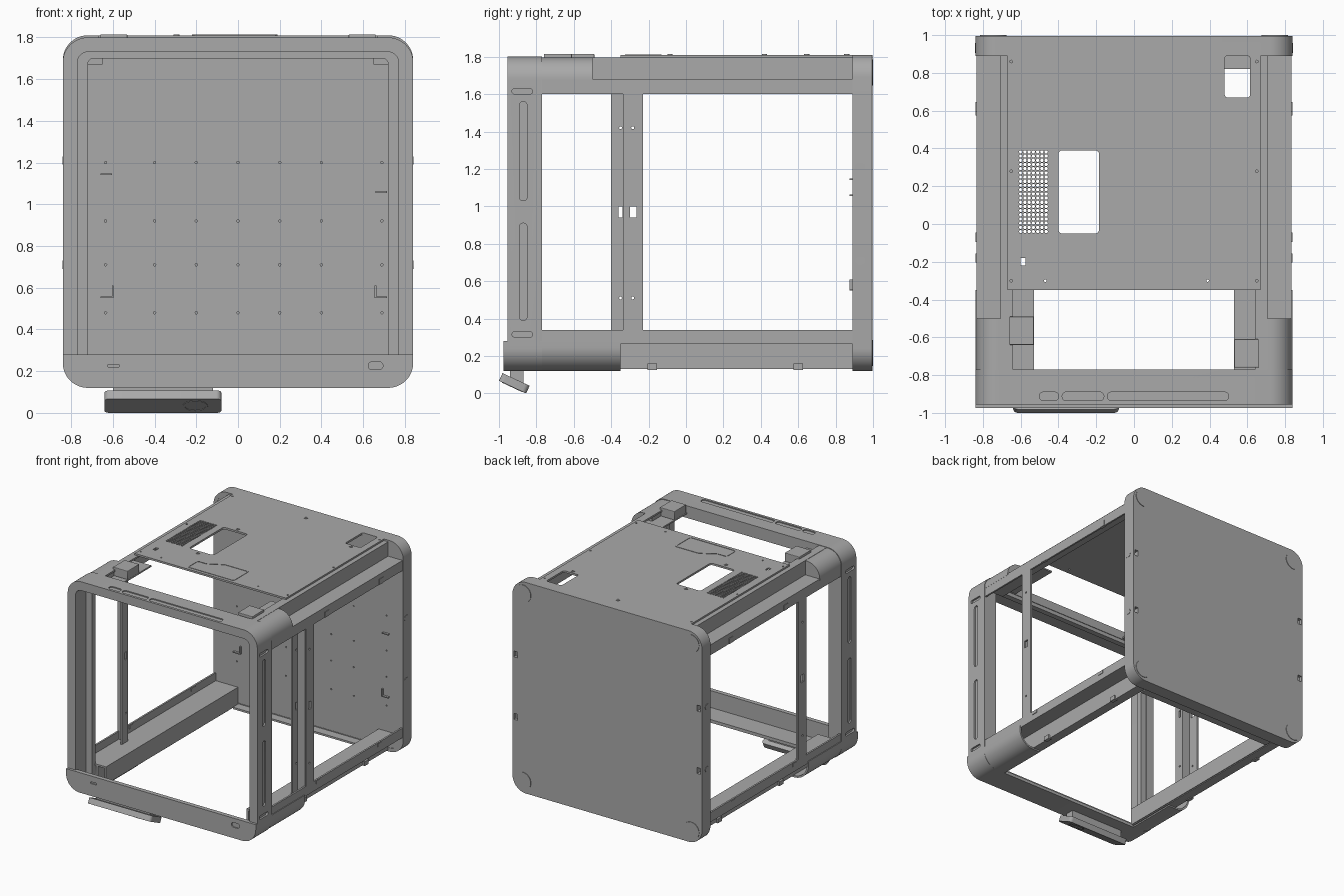
import bpy, bmesh, math
from mathutils import Matrix, Vector

if "Cube" in bpy.data.objects:
    bpy.data.objects.remove(bpy.data.objects["Cube"])

AXES = {  # maps plate plane (u, v, w) into the world
    'z': Matrix(((1, 0, 0), (0, 1, 0), (0, 0, 1))),
    'y': Matrix(((1, 0, 0), (0, 0, -1), (0, 1, 0))),
    'x': Matrix(((0, 0, 1), (1, 0, 0), (0, 1, 0))),
}
grey = bpy.data.materials.new("dark_grey")
grey.diffuse_color = (0.4, 0.4, 0.4, 1)
grey.use_nodes = True
grey.node_tree.nodes["Principled BSDF"].inputs["Base Color"].default_value = grey.diffuse_color


def rr(u0, u1, v0, v1, r=0.0, n=8):
    """Rounded rectangle outline."""
    if r <= 0:
        return [(u0, v0), (u1, v0), (u1, v1), (u0, v1)]
    pts = []
    for k, (cu, cv) in enumerate(((u1 - r, v1 - r), (u0 + r, v1 - r), (u0 + r, v0 + r), (u1 - r, v0 + r))):
        for i in range(n + 1):
            a = math.pi / 2 * (k + i / n)
            pts.append((cu + r * math.cos(a), cv + r * math.sin(a)))
    return pts


def circle(u, v, r, n=16):
    return [(u + r * math.cos(2 * math.pi * i / n), v + r * math.sin(2 * math.pi * i / n)) for i in range(n)]


def plate(name, axis, w0, w1, loops, bevel=0.0, closed=True, sheet=0.0):
    """Extrude outlines (first outer, rest holes) along an axis from w0 to w1."""
    cu = bpy.data.curves.new(name, 'CURVE')
    cu.dimensions = '2D'
    cu.fill_mode = 'BOTH'
    cu.extrude = abs(w1 - w0) / 2
    for loop in loops:
        s = cu.splines.new('POLY')
        s.points.add(len(loop) - 1)
        for p, (u, v) in zip(s.points, loop):
            p.co = (u, v, 0, 1)
        s.use_cyclic_u = closed
    tmp = bpy.data.objects.new(name + "_curve", cu)
    bpy.context.collection.objects.link(tmp)
    dg = bpy.context.evaluated_depsgraph_get()
    me = bpy.data.meshes.new_from_object(tmp.evaluated_get(dg))
    bpy.data.objects.remove(tmp)
    me.name = name
    me.transform(AXES[axis].to_4x4())
    shift = Vector((0, 0, 0))
    shift['xyz'.index(axis)] = (w0 + w1) / 2
    me.transform(Matrix.Translation(shift))
    bm = bmesh.new()
    bm.from_mesh(me)
    bmesh.ops.remove_doubles(bm, verts=bm.verts, dist=1e-5)
    bmesh.ops.recalc_face_normals(bm, faces=bm.faces)
    for f in bm.faces:
        f.smooth = False
    bm.to_mesh(me)
    bm.free()
    me.materials.clear()
    me.materials.append(grey)
    ob = bpy.data.objects.new(name, me)
    bpy.context.collection.objects.link(ob)
    if sheet:
        m = ob.modifiers.new("thickness", 'SOLIDIFY')
        m.thickness, m.offset = sheet, 0
        m.use_even_offset = True
    if bevel:
        m = ob.modifiers.new("bevel", 'BEVEL')
        m.width, m.segments, m.limit_method, m.angle_limit = bevel, 2, 'ANGLE', math.radians(50)
    return ob


def box(name, x, y, z, bevel=0.0):
    x, y, z = sorted(x), sorted(y), sorted(z)
    return plate(name, 'z', z[0], z[1], [rr(x[0], x[1], y[0], y[1])], bevel)


def cut(ob, cutters):
    for c in cutters:
        m = ob.modifiers.new("cut", 'BOOLEAN')
        m.operation, m.solver, m.object = 'DIFFERENCE', 'EXACT', c
        c.hide_render = True
        c.hide_set(True)


# Front frame: deep outer ring with recessed slots, plus a set-back inner lip
frame = plate("front_frame", 'y', -0.955, -0.77,
              [rr(-0.84, 0.84, 0.12, 1.80, 0.12, 12), rr(-0.77, 0.77, 0.145, 1.73, 0.05)])
plate("front_frame_lip", 'y', -0.82, -0.775,
      [rr(-0.79, 0.79, 0.13, 1.75, 0.06), rr(-0.72, 0.72, 0.14, 1.70, 0.03)])
cuts = []
for s in (1, -1):
    for z0, z1 in ((0.39, 0.91), (1.03, 1.56)):
        cuts.append(plate("slot_cutter", 'x', s * 0.828, s * 0.86, [rr(-0.89, -0.85, z0, z1, 0.019)]))
    for z in (0.315, 1.615):
        cuts.append(plate("end_slot_cutter", 'x', s * 0.825, s * 0.86, [rr(-0.93, -0.82, z - 0.014, z + 0.014, 0.013)]))
for x0, x1 in ((-0.5, -0.4), (-0.38, -0.16), (-0.14, 0.5)):
    cuts.append(plate("top_slot_cutter", 'z', 1.792, 1.83, [rr(x0, x1, -0.935, -0.89, 0.02)]))
cut(frame, cuts)

# Front cover strip along the bottom, following the lower frame corners
quarter = [math.pi / 2 * i / 12 for i in range(13)]
low = [(0.72 + 0.12 * math.sin(a), 0.24 - 0.12 * math.cos(a)) for a in quarter]
strip = plate("front_bottom_cover", 'y', -0.975, -0.94,
              [low + [(0.84, 0.28), (-0.84, 0.28)] + [(-u, v) for u, v in reversed(low)]])
cut(strip, [plate("button_cutter", 'y', -1.0, -0.966, [rr(0.625, 0.695, 0.207, 0.245, 0.018)]),
            plate("port_cutter", 'y', -1.0, -0.966, [rr(-0.625, -0.57, 0.219, 0.233, 0.006)])])

# Rear panel: rim, closed back with four corner discs, and an inner sheet with screw holes
plate("rear_rim", 'y', 0.89, 0.97,
      [rr(-0.84, 0.84, 0.12, 1.81, 0.12, 12), rr(-0.81, 0.81, 0.15, 1.78, 0.09, 12)])
back = plate("rear_panel", 'y', 0.955, 0.996, [rr(-0.84, 0.84, 0.12, 1.81, 0.12, 12)], 0.01)
cut(back, [box("clip_cutter", (s * 0.795, s * 0.828), (0.9, 1.1), (z - 0.024, z + 0.024))
           for s in (1, -1) for z in (1.21, 0.71)])
for x in (-0.745, 0.745):
    for z in (0.215, 1.715):
        plate("rear_corner_disc", 'y', 0.99, 1.0, [circle(x, z, 0.07, 40)])
dots = [circle(x, z, 0.006, 6) for x in (-0.635, -0.4, -0.2, 0, 0.2, 0.4, 0.69) for z in (0.48, 0.71, 0.92, 1.2)]
plate("rear_inner_sheet", 'y', 0.893, 0.905, [rr(-0.825, 0.825, 0.135, 1.795, 0.1, 12)] + dots)
box("rear_bottom_flange", (-0.62, 0.62), (0.82, 0.90), (0.13, 0.145))

# Small bent tabs on the inner sheet
for x0, x1, z in ((-0.66, -0.605, 1.14), (0.66, 0.715, 1.055), (-0.66, -0.60, 0.55), (0.655, 0.715, 0.55)):
    box("rear_tab", (x0, x1), (0.875, 0.895), (z, z + 0.008))
for x in (-0.604, 0.655):
    box("rear_tab_upright", (x, x + 0.008), (0.875, 0.895), (0.55, 0.61))

# Top plate with windows, vent grid and screw holes
holes = [rr(-0.40, -0.185, -0.05, 0.39, 0.02, 4), rr(0.48, 0.615, 0.67, 0.89, 0.015, 4),
         rr(-0.60, -0.575, -0.22, -0.18)]
for i in range(7):
    for j in range(20):
        holes.append(circle(-0.6 + i * 0.0225, -0.04 + j * 0.0222, 0.0095, 6))
for x in (-0.65, 0.65):
    for y in (-0.3, 0.28, 0.86):
        holes.append(circle(x, y, 0.007, 8))
for x in (-0.47, 0.39):
    holes.append(circle(x, -0.3, 0.007, 8))
plate("top_plate", 'z', 1.795, 1.81, [rr(-0.67, 0.67, -0.35, 0.96)] + holes)
for x, y in ((0, 0.86), (-0.295, 0.42), (-0.295, -0.085), (0.55, 0.645)):
    plate("top_screw", 'z', 1.80, 1.814, [circle(x, y, 0.014), circle(x, y, 0.006, 8)])
hatch = [(-0.21, -0.325), (0.18, -0.325), (0.19, -0.31), (0.19, -0.14), (0.18, -0.13),
         (-0.02, -0.13), (-0.14, -0.20), (-0.205, -0.20), (-0.22, -0.215), (-0.22, -0.315)]
inner = [(u * 0.97 - 0.0005, -0.228 + (v + 0.228) * 0.92) for u, v in hatch]
plate("top_hatch_border", 'z', 1.80, 1.813, [hatch, inner])

# Parts repeated on both sides
for s, side in ((1, "right"), (-1, "left")):
    def mir(pts):
        return [(s * u, v) for u, v in pts]
    # Stepped sheet rails, top and bottom
    plate(side + "_top_rail", 'y', -0.78, 0.89,
          [mir([(0.64, 1.79), (0.70, 1.79), (0.70, 1.675), (0.827, 1.675), (0.827, 1.60)])],
          closed=False, sheet=0.014)
    plate(side + "_bottom_rail", 'y', -0.78, 0.89,
          [mir([(0.63, 0.137), (0.63, 0.27), (0.827, 0.27), (0.827, 0.34)])],
          closed=False, sheet=0.014)
    plate(side + "_bottom_rail_wall", 'y', -0.78, 0.89,
          [mir([(0.63, 0.137), (0.70, 0.137), (0.70, 0.27)])], closed=False, sheet=0.012)
    # Rounded cover at the front end of the bottom rail
    arc = [(u - 0.007, v + 0.007) for u, v in low]
    plate(side + "_bottom_cover", 'y', -0.78, -0.35,
          [mir([(0.64, 0.127)] + arc + [(0.833, 0.28)])], closed=False, sheet=0.014)
    # Rounded blocks behind the top front corners, with an inner ledge and a clip beside each
    top = [(0.72 + 0.115 * math.cos(a), 1.68 + 0.115 * math.sin(a)) for a in quarter]
    plate(side + "_top_bracket", 'y', -0.78, -0.50, [mir(top + [(0.65, 1.795), (0.65, 1.67), (0.835, 1.67)])])
    box(side + "_top_ledge", (s * 0.53, s * 0.70), (-0.775, -0.34), (1.735, 1.747))
    cy = -0.685 if s > 0 else -0.565
    box(side + "_top_clip", (s * 0.53, s * 0.66), (cy - 0.075, cy + 0.075), (1.745, 1.815), 0.005)
    # Middle post: stepped sheet with two hole rows
    xo, xi = s * 0.827, s * 0.755
    plate(side + "_post_plate", 'x', xo - 0.007, xo + 0.007,
          [rr(-0.33, -0.23, 0.31, 1.63), rr(-0.30, -0.265, 0.94, 1.0)]
          + [circle(-0.285, z, 0.008, 8) for z in (0.51, 1.42)])
    plate(side + "_post_inner", 'x', xi - 0.007, xi + 0.007,
          [rr(-0.40, -0.325, 0.27, 1.675), rr(-0.36, -0.34, 0.94, 1.0)]
          + [circle(-0.35, z, 0.008, 8) for z in (0.51, 1.42)])
    box(side + "_post_web", (s * 0.75, s * 0.83), (-0.336, -0.322), (0.27, 1.675))
    # Side gussets joining the front post to the rails
    for z0, z1 in ((0.27, 0.34), (1.60, 1.675)):
        plate(side + "_post_gusset", 'x', xo - 0.006, xo + 0.006,
              [[(-0.78, z0), (-0.50, z0), (-0.48, z1), (-0.78, z1)]])
    # Clip tabs and oval plugs
    for y in (-0.07, 0.62):
        box(side + "_top_tab", (s * 0.815, s * 0.838), (y - 0.025, y + 0.025), (1.60, 1.645))
    for y in (-0.18, 0.60):
        box(side + "_bottom_tab", (s * 0.815, s * 0.838), (y - 0.025, y + 0.025), (0.31, 0.335))
        box(side + "_lower_tab", (s * 0.69, s * 0.72), (y - 0.025, y + 0.025), (0.125, 0.16))
    for z in (1.21, 0.71):
        plate(side + "_rear_plug", 'x', s * 0.82, s * 0.842, [rr(0.905, 0.957, z - 0.02, z + 0.02, 0.019)])

# Tilted control display under the front bar
box("display_stem", (-0.60, -0.12), (-0.94, -0.87), (0.055, 0.13))
tilt = Matrix.Translation((-0.36, -0.918, 0.054)) @ Matrix.Rotation(math.radians(-25), 4, 'X')
slab = plate("display_slab", 'z', -0.0225, 0.0225, [rr(-0.28, 0.28, -0.08, 0.08, 0.025)], 0.006)
knob = plate("display_knob", 'z', -0.025, -0.015,
             [circle(0.155, 0, 0.06, 32), circle(0.155, 0, 0.05, 32)])
for ob in (slab, knob):
    ob.matrix_world = tilt

# Apply modifiers, then smooth rounded surfaces while keeping hard edges
bpy.ops.object.select_all(action='DESELECT')
for ob in bpy.context.scene.objects:
    if ob.type == 'MESH' and not ob.hide_render:
        ob.select_set(True)
        bpy.context.view_layer.objects.active = ob
bpy.ops.object.convert(target='MESH')
bpy.ops.object.shade_smooth_by_angle(angle=math.radians(20))
